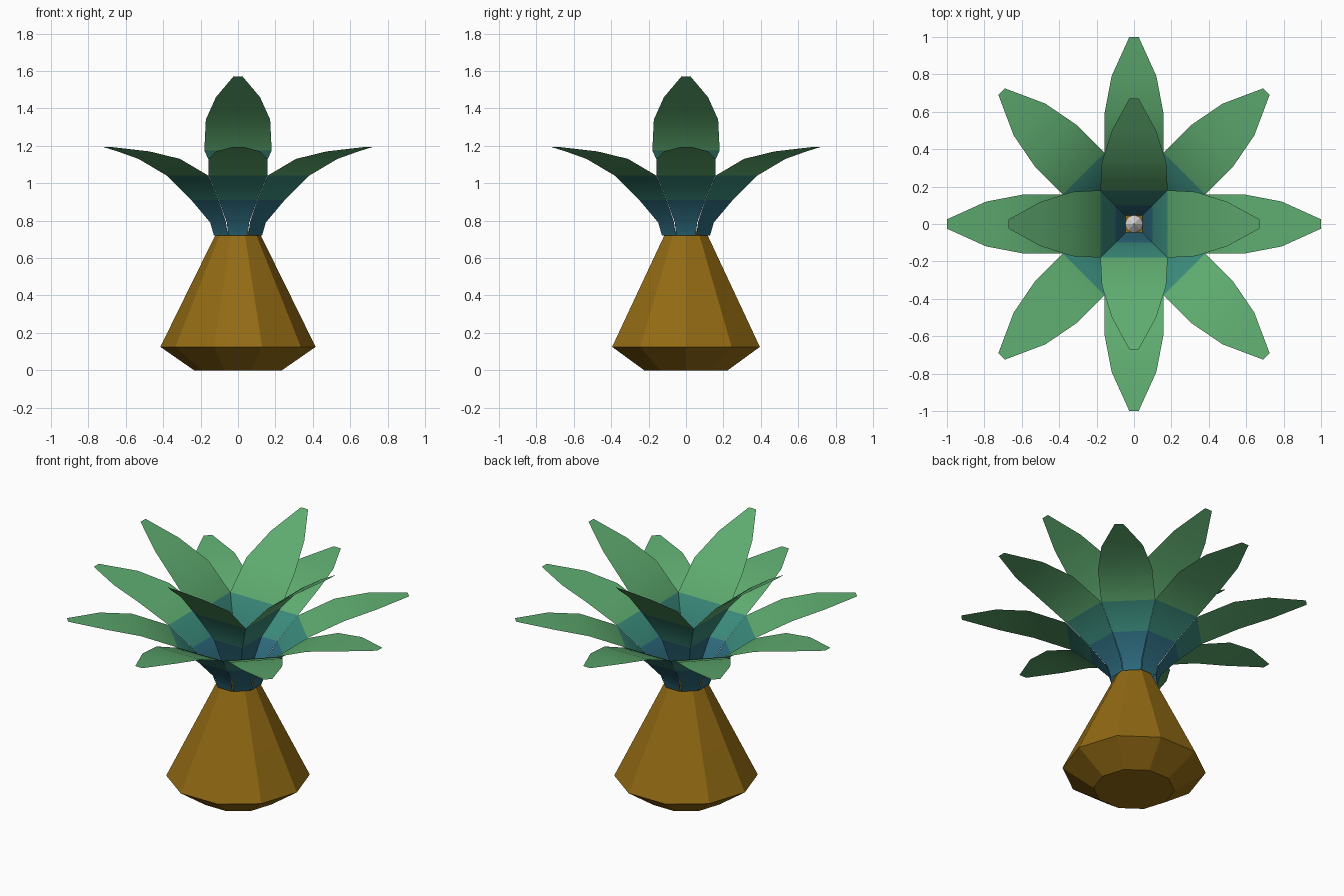
import bpy, bmesh, math
from mathutils import Matrix

if "Cube" in bpy.data.objects:
    bpy.data.objects.remove(bpy.data.objects["Cube"])


def material(name, rgb):
    m = bpy.data.materials.new(name)
    m.diffuse_color = (*rgb, 1)
    m.use_nodes = True
    m.node_tree.nodes["Principled BSDF"].inputs["Base Color"].default_value = m.diffuse_color
    return m


BROWN = material("bark brown", (0.29, 0.145, 0.007))
GREEN = material("leaf green", (0.114, 0.413, 0.162))
TEAL = material("leaf teal", (0.042, 0.25, 0.195))
BLUE = material("leaf base blue", (0.026, 0.145, 0.205))
GREY = material("pale grey", (0.65, 0.63, 0.60))


def finish(bm, name, mats):
    mesh = bpy.data.meshes.new(name)
    bm.to_mesh(mesh)
    bm.free()
    for m in mats:
        mesh.materials.append(m)
    ob = bpy.data.objects.new(name, mesh)
    bpy.context.collection.objects.link(ob)
    return ob


def lathe(name, profile, sides, mat, start=0.0):
    """Flat-sided solid from (radius, height) rings."""
    bm = bmesh.new()
    rings = []
    for r, z in profile:
        rings.append([bm.verts.new((r * math.cos(start + i * math.tau / sides),
                                    r * math.sin(start + i * math.tau / sides), z))
                      for i in range(sides)])
    for a, b in zip(rings, rings[1:]):
        for i in range(sides):
            j = (i + 1) % sides
            bm.faces.new((a[i], a[j], b[j], b[i]))
    bm.faces.new(rings[0][::-1])
    bm.faces.new(rings[-1])
    return finish(bm, name, [mat])


def leaf(name, profile, angle):
    """Thin blade, bent outward; profile rows are (reach, height, half width)."""
    bm = bmesh.new()
    rows = [(bm.verts.new((r, -w, z)), bm.verts.new((r, w, z))) for r, z, w in profile]
    last = len(rows) - 1
    for i, (a, b) in enumerate(zip(rows, rows[1:])):
        f = bm.faces.new((a[0], b[0], b[1], a[1]))
        f.smooth = True
        # blue base, one teal band, then green to the tip
        teal_row = last - 4
        f.material_index = 2 if i < teal_row else (1 if i == teal_row else 0)
    bm.transform(Matrix.Rotation(angle, 4, 'Z'))
    return finish(bm, name, [GREEN, TEAL, BLUE])


# trunk: ten-sided tapering stump
lathe("trunk", [(0.235, 0), (0.415, 0.125), (0.28, 0.40), (0.11, 0.745)], 10, BROWN)

# small pale bud at the heart of the leaves
lathe("centre_bud", [(0.06, 0.735), (0.004, 0.785)], 8, GREY)

# eight outer leaves; lower sections meet as an octagonal funnel
outer = [(0.13, 0.72, 0.052), (0.15, 0.79, 0.06), (0.25, 0.91, 0.103),
         (0.38, 1.04, 0.157), (0.595, 1.13, 0.157), (0.79, 1.17, 0.12), (1.0, 1.195, 0.025)]
for k in range(8):
    leaf(f"outer_leaf_{k + 1}", outer, k * math.pi / 4)

# four taller inner leaves; lower sections meet as a square funnel
inner = [(0.045, 0.755, 0.045), (0.10, 1.0, 0.10), (0.18, 1.175, 0.18),
         (0.33, 1.34, 0.172), (0.50, 1.46, 0.118), (0.67, 1.57, 0.025)]
for k in range(4):
    leaf(f"inner_leaf_{k + 1}", inner, k * math.pi / 2)
